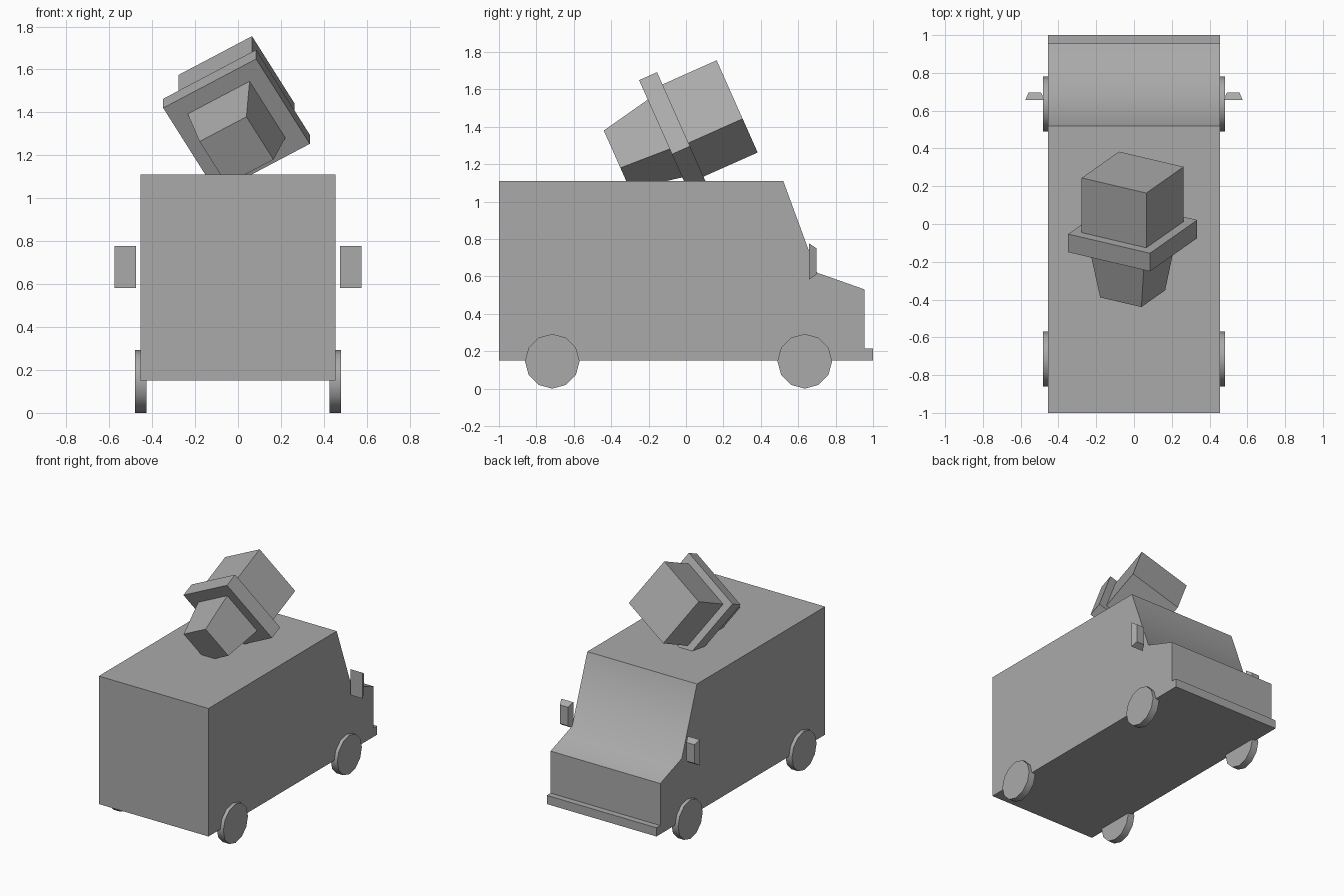
import bpy, bmesh, math
from mathutils import Matrix, Vector

cube = bpy.data.objects.get("Cube")
if cube:
    bpy.data.objects.remove(cube, do_unlink=True)

grey = bpy.data.materials.new("plain grey")
grey.use_nodes = True
colour = (0.4, 0.4, 0.4, 1)
grey.diffuse_color = colour
grey.node_tree.nodes["Principled BSDF"].inputs["Base Color"].default_value = colour


def finish(name, bm, matrix=None, smooth=False):
    """Turn a bmesh into a named object."""
    bmesh.ops.recalc_face_normals(bm, faces=bm.faces)
    mesh = bpy.data.meshes.new(name)
    bm.to_mesh(mesh)
    bm.free()
    mesh.materials.append(grey)
    obj = bpy.data.objects.new(name, mesh)
    bpy.context.collection.objects.link(obj)
    if matrix:
        obj.matrix_world = matrix
    if smooth:
        bpy.ops.object.select_all(action='DESELECT')
        obj.select_set(True)
        bpy.context.view_layer.objects.active = obj
        bpy.ops.object.shade_smooth_by_angle(angle=math.radians(60))
    return obj


def frustum(name, start, end, y0, y1, matrix):
    """Box along y whose (width, height) goes from start to end."""
    bm = bmesh.new()
    bmesh.ops.create_cube(bm, size=1)
    for v in bm.verts:
        size, y = (start, y0) if v.co.y < 0 else (end, y1)
        v.co = Vector((v.co.x * size[0], y, v.co.z * size[1]))
    return finish(name, bm, matrix)


# Van body: side profile with sloped windscreen, bonnet and bumper step
profile = [(-1, .15), (-1, 1.11), (.52, 1.11), (.7, .62), (.955, .53),
           (.955, .215), (1, .215), (1, .15)]
half = .455
bm = bmesh.new()
face = bm.faces.new([bm.verts.new((-half, y, z)) for y, z in profile])
sweep = bmesh.ops.extrude_face_region(bm, geom=[face])
moved = [g for g in sweep["geom"] if isinstance(g, bmesh.types.BMVert)]
bmesh.ops.translate(bm, verts=moved, vec=(2 * half, 0, 0))
finish("van_body", bm, smooth=True)

# Wheels and door mirrors on both sides
for side, sx in (("left", 1), ("right", -1)):
    for end, y in (("cab", .635), ("cargo", -.715)):
        bm = bmesh.new()
        bmesh.ops.create_cone(bm, cap_ends=True, segments=12, radius1=.146,
                              radius2=.146, depth=.055)
        finish(f"{end}_wheel_{side}", bm,
               Matrix.Translation((sx * .4535, y, .146))
               @ Matrix.Rotation(math.pi / 2, 4, 'Y'), smooth=True)
    frustum(f"door_mirror_{side}", (.1, .194), (.066, .14), .657, .697,
            Matrix.Translation((sx * .525, 0, .68)))

# Roof camera: tilted and rolled, partly sunk into the roof
pose = (Matrix.Translation((-.007, -.112, 1.337))
        @ Matrix.Rotation(math.radians(24), 4, 'X')
        @ Matrix.Rotation(math.radians(-30), 4, 'Y'))
frustum("camera_lens", (.252, .252), (.333, .333), -.282, 0, pose)
frustum("camera_plate", (.5, .5), (.5, .5), 0, .105, pose)
frustum("camera_housing", (.395, .395), (.395, .395), .105, .422, pose)
